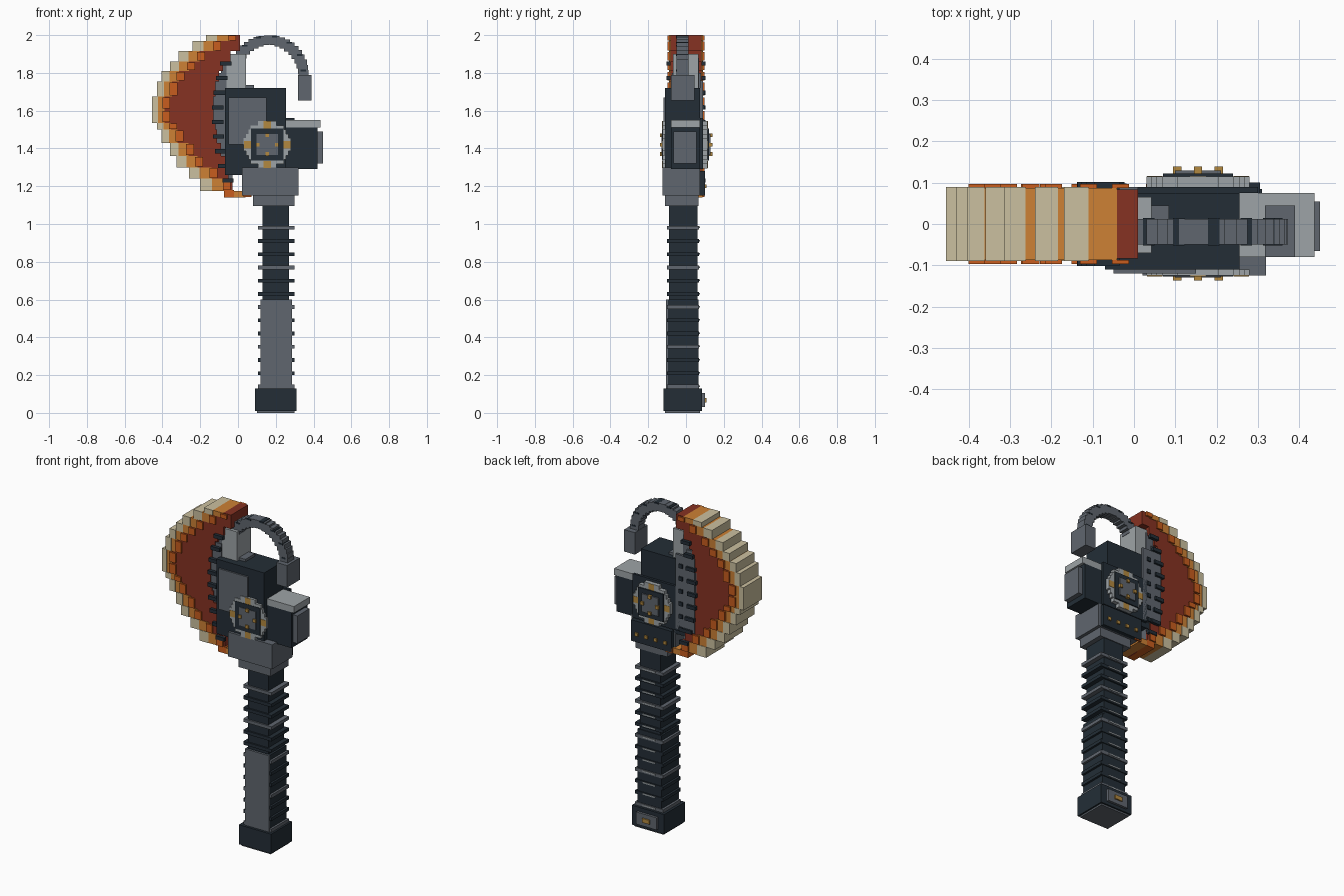
import bpy, bmesh, math
from mathutils import Vector

if "Cube" in bpy.data.objects:
    bpy.data.objects.remove(bpy.data.objects["Cube"])


def material(name, rgb):
    m = bpy.data.materials.new(name)
    m.use_nodes = True
    m.diffuse_color = (*rgb, 1)
    m.node_tree.nodes["Principled BSDF"].inputs["Base Color"].default_value = (*rgb, 1)
    return m


DARK = material("dark steel", (.017, .027, .037))
GREY = material("mid grey", (.115, .133, .156))
LIGHT = material("light grey", (.34, .37, .385))
RED = material("rust red", (.24, .032, .016))
ORANGE = material("orange", (.58, .11, .013))
AMBER = material("amber", (.61, .22, .035))
CREAM = material("cream", (.60, .53, .35))
GOLD = material("gold", (.45, .25, .05))


def blocks(name, mat, *boxes):
    """One object from boxes given as x0, x1, y0, y1, z0, z1."""
    bm = bmesh.new()
    for x0, x1, y0, y1, z0, z1 in boxes:
        size = Vector((x1 - x0, y1 - y0, z1 - z0))
        mid = Vector((x0 + x1, y0 + y1, z0 + z1)) / 2
        for v in bmesh.ops.create_cube(bm, size=1)["verts"]:
            v.co = v.co * size + mid
    mesh = bpy.data.meshes.new(name)
    bm.to_mesh(mesh)
    bm.free()
    mesh.materials.append(mat)
    obj = bpy.data.objects.new(name, mesh)
    bpy.context.collection.objects.link(obj)
    return obj


def square(x, z, half, y0, y1):
    return (x - half, x + half, y0, y1, z - half, z + half)


# Pommel
blocks("pommel", DARK, (.09, .31, -.12, .085, .01, .13))
blocks("pommel_base", GREY, (.10, .30, -.11, .075, 0, .01))
blocks("pommel_plate", GREY, (.13, .27, .085, .1, .03, .105))
blocks("pommel_badge", GOLD, (.175, .225, .1, .108, .055, .08))

# Grip with rings
blocks("lower_grip", DARK, (.12, .285, -.095, .065, .13, .6))
blocks("grip_front_plate", GREY, (.12, .285, -.105, -.095, .13, .6))
blocks("upper_grip", DARK, (.13, .27, -.09, .06, .6, 1.1))
rings = [(.106, .298, -.1, .07, .13 + .07 * i, .15 + .07 * i) for i in range(13)]
blocks("grey_grip_rings", GREY, *rings[::3])
blocks("dark_grip_rings", DARK, *[r for i, r in enumerate(rings) if i % 3])
blocks("grip_back_strips", LIGHT,
       *[(.16, .245, .065, .073, .138 + .07 * i, .146 + .07 * i) for i in range(13)])

# Collar
blocks("collar", GREY, (.08, .30, -.11, .065, 1.095, 1.15), (.02, .32, -.125, .075, 1.15, 1.3))
blocks("collar_back_panel", DARK, (.03, .305, .075, .1, 1.15, 1.28))
blocks("collar_studs", GOLD,
       *[square(.07 + .065 * i, 1.2, .01, .1, .108) for i in range(4)])

# Head body
blocks("head_body", DARK, (-.07, .255, -.11, .075, 1.26, 1.72))
blocks("head_front_plate", GREY, (-.05, .15, -.12, -.11, 1.42, 1.67))
blocks("head_back_plate", DARK, (-.02, .30, .075, .09, 1.29, 1.56))
blocks("rear_block", DARK, (.255, .42, -.08, .075, 1.29, 1.51))
blocks("rear_cap", LIGHT, (.255, .437, -.08, .075, 1.51, 1.55))
blocks("rear_end_plate", GREY, (.42, .45, -.065, .055, 1.32, 1.49))
blocks("top_block", LIGHT, (-.06, .042, -.07, .065, 1.7, 1.9))
blocks("top_step", GREY, (.042, .085, -.05, .045, 1.7, 1.735))

# Stepped round dials, one on each side
CX, CZ, R = .155, 1.42, .125
for side, base, rim, face, tip in (("front", -.11, -.125, -.13, -.137),
                                   ("back", .09, .115, .13, .139)):
    steps = []
    n = 11
    for i in range(n):
        z0 = CZ - R + 2 * R * i / n
        dz = z0 + R / n - CZ
        w = round(math.sqrt(R * R - dz * dz) / .0125) * .0125
        steps.append((CX - w, CX + w, base, rim, z0, z0 + 2 * R / n))
    blocks(side + "_dial_rim", LIGHT, *steps)
    blocks(side + "_dial_frame", DARK, square(CX, CZ, .085, base, (rim + face) / 2))
    blocks(side + "_dial_centre", GREY, square(CX, CZ, .056, base, face))
    dirs = ((1, 0), (-1, 0), (0, 1), (0, -1))
    studs = [square(CX + .05 * a, CZ + .05 * b, .01, base, tip) for a, b in dirs]
    studs += [square(CX + .105 * a, CZ + .105 * b, .019, base, rim * 1.015) for a, b in dirs]
    blocks(side + "_dial_studs", GOLD, *studs)

# Hook of stepped blocks
links, caps = [], []
for i in range(17):
    a = math.radians(143 - 143 * i / 16)
    x, z = .163 + .183 * math.cos(a), 1.79 + .183 * math.sin(a)
    links.append((x - .027, x + .027, -.05, .012, z - .024, z + .024))
    if i % 3 == 1:
        caps.append((x - .014, x + .014, -.052, .014, z + .018, z + .027))
blocks("hook", GREY, *links)
blocks("hook_caps", DARK, *caps)
blocks("hook_tip", GREY, (.317, .39, -.08, .045, 1.655, 1.79))

# Crescent blade in stepped rows: lower height, outer x, inner x
rows = [(1.14, -.10, -.02), (1.175, -.20, -.03), (1.24, -.26, -.05), (1.30, -.325, -.07),
        (1.36, -.36, -.09), (1.43, -.405, -.11), (1.50, -.43, -.12), (1.535, -.455, -.13),
        (1.605, -.455, -.13), (1.675, -.43, -.12), (1.755, -.405, -.10), (1.81, -.36, -.08),
        (1.86, -.315, -.04), (1.915, -.24, .01), (1.97, -.17, .01), (2.0, 0, 0)]
edge, band, core, teeth = [], [], [], []
for (z0, out, inner), (z1, *_) in zip(rows, rows[1:]):
    spread = 1 + 1.2 * abs((z0 + z1) / 2 - 1.605) / .4
    a, b = out + .028 * spread, out + .06 * spread
    if z0 > 1.15:
        edge.append((out, a, -.09, .09, z0, z1))
    band.append((a, b, -.087, .087, z0, z1))
    core.append((min(b, inner - .01), inner, -.083, .083, z0, z1))
    mid, half = (z0 + z1) / 2, (z1 - z0) * .42
    for y in (-.092, .092):
        teeth.append((b - .012, b + .03, y - .005, y + .005, mid - half, mid + half))
blocks("blade_edge", CREAM, *edge)
blocks("blade_band", AMBER, *band)
blocks("blade_core", RED, *core)
blocks("blade_teeth", ORANGE, *teeth)
blocks("blade_foot", ORANGE, (-.075, -.02, -.088, .088, 1.14, 1.18))

# Blade mount and its clamps
blocks("blade_mount", GREY, (-.14, -.06, -.075, .08, 1.33, 1.8), (-.09, -.03, -.07, .07, 1.18, 1.88))
blocks("mount_back_plate", GREY, (-.12, .01, .075, .09, 1.3, 1.76))
clamps, bolts = [], []
for i in range(9):
    z = 1.23 + .0775 * i
    x = -.108 + .055 * (abs(z - 1.56) / .33) ** 2
    for y in (-.092, .092):
        clamps.append((x - .03, x + .03, y - .01, y + .01, z - .011, z + .011))
    if 0 < i < 7:
        bolts.append(square(-.03, z, .012, .09, .098))
blocks("mount_clamps", DARK, *clamps)
blocks("mount_bolts", DARK, *bolts)
